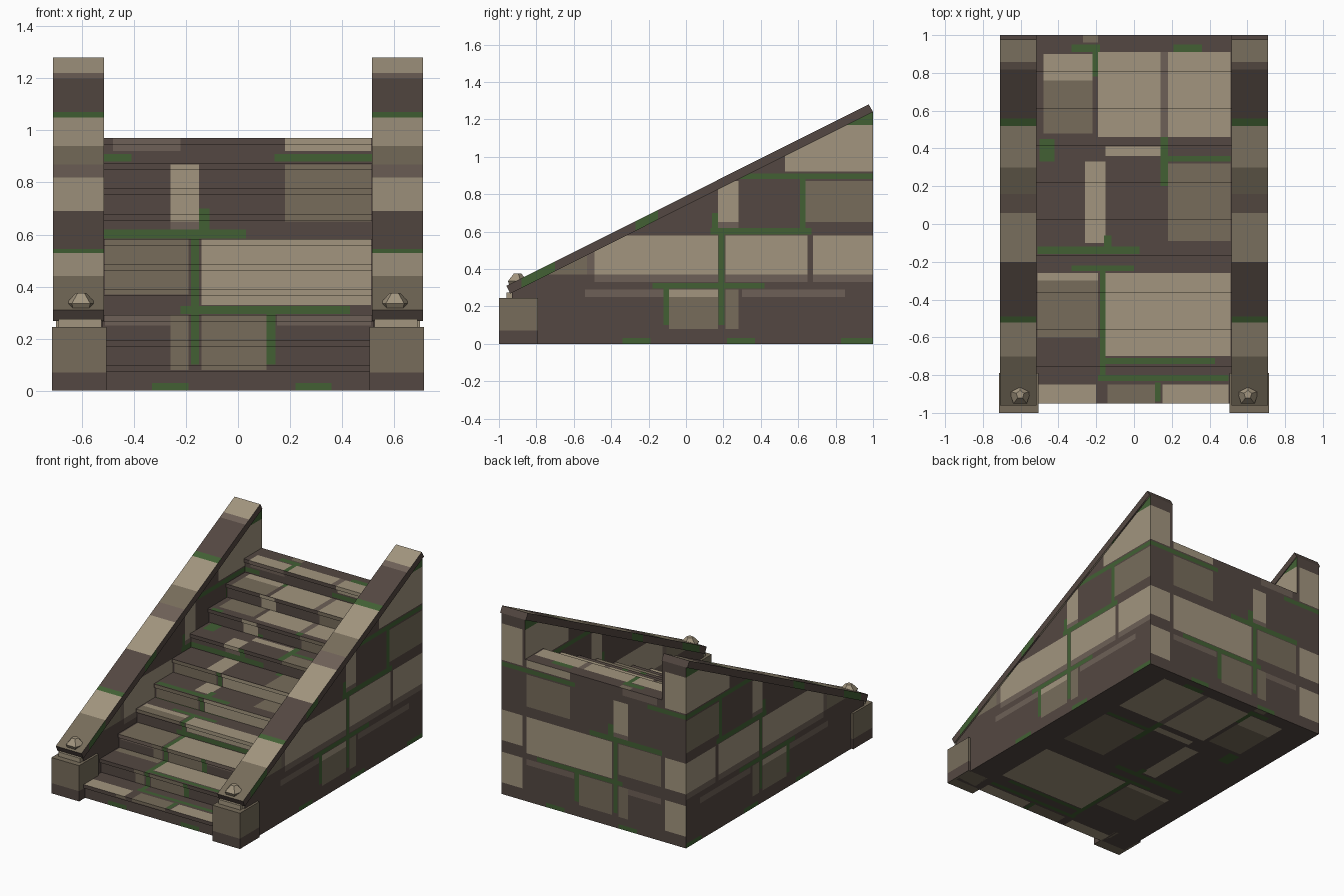
import bpy, bmesh, math
from mathutils import Vector

cube = bpy.data.objects.get("Cube")
if cube:
    bpy.data.objects.remove(cube, do_unlink=True)

# Stone colours, dark mortar first so it is the default
COLOURS = {
    "dark": (0.088, 0.064, 0.054),
    "taupe": (0.155, 0.118, 0.095),
    "mid": (0.185, 0.152, 0.105),
    "light": (0.36, 0.30, 0.21),
    "green": (0.054, 0.118, 0.034),
}
SLOT = {name: i for i, name in enumerate(COLOURS)}
MATERIALS = []
for name, rgb in COLOURS.items():
    mat = bpy.data.materials.new(name + "_stone" if name != "green" else "green_moss")
    mat.use_nodes = True
    mat.diffuse_color = (*rgb, 1)
    shader = mat.node_tree.nodes["Principled BSDF"]
    shader.inputs["Base Color"].default_value = (*rgb, 1)
    shader.inputs["Roughness"].default_value = 0.9
    MATERIALS.append(mat)

# Heights of the masonry courses, in hundredths
COURSES = {
    "footing": (0, 3), "first": (8, 29), "first_lip": (25, 29), "first_joint": (10, 30),
    "bed_one": (29.5, 32.5), "second": (37, 58), "second_lip": (33, 37),
    "second_joint": (32, 59), "bed_two": (58.5, 62), "third": (65, 87),
    "third_lip": (62, 65), "third_joint": (62, 88), "moss_tuft": (62, 70),
    "bed_three": (88, 91), "fourth": (92, 117), "crown": (117, 130),
}

# Stones on the front and back: colour, course, span across x
FRONT = [
    ("green", "footing", -33, -19), ("green", "footing", 22, 36),
    ("taupe", "first_lip", -51, -19), ("mid", "first", -26, -19),
    ("mid", "first", -14, 11), ("taupe", "first_lip", 15, 51),
    ("green", "first_joint", -18, -15), ("green", "first_joint", 11, 14.5),
    ("mid", "second", -51, -19), ("light", "second", -14, 51),
    ("light", "second_lip", -14, 51), ("green", "bed_one", -22, 43),
    ("green", "second_joint", -18, -15), ("green", "bed_two", -52, 3),
    ("taupe", "third_lip", -26, -15), ("light", "third", -26, -15),
    ("green", "moss_tuft", -15, -11), ("mid", "third", 18, 51),
    ("green", "bed_three", 14, 72), ("green", "bed_three", -72, -41),
    ("light", "fourth", 18, 51), ("taupe", "fourth", -48, -22),
]
for course in ("first", "second", "fourth"):
    FRONT += [("light", course, 54, 72), ("light", course, -72, -54)]

# Stones on the flanks: colour, course, span along y
FLANK = [
    ("green", "footing", -34, -19), ("green", "footing", 22, 37),
    ("green", "footing", 83, 100), ("taupe", "first_lip", -54, -12),
    ("taupe", "first_lip", 30, 85), ("mid", "first", -9, 17),
    ("light", "first_lip", -9, 17), ("mid", "first", 21, 28),
    ("green", "first_joint", -12, -9), ("green", "first_joint", 17.5, 20.5),
    ("mid", "second", -80, -53), ("taupe", "second", -53, -49),
    ("light", "second", -49, 17), ("taupe", "second_lip", -49, 17),
    ("light", "second", 21, 65), ("taupe", "second_lip", 21, 65),
    ("light", "second", 68, 100), ("taupe", "second_lip", 68, 100),
    ("green", "bed_one", -18, 42), ("green", "second_joint", 17.5, 20.5),
    ("green", "bed_two", 13, 67), ("taupe", "third_lip", 17, 28),
    ("light", "third", 17, 28), ("green", "moss_tuft", 14, 17),
    ("mid", "third", 64, 100), ("green", "third_joint", 61, 64),
    ("green", "bed_three", 28, 100), ("light", "fourth", 53, 100),
    ("green", "crown", 80, 100),
]

# Paving on the treads and underside: colour, span across x, span along y
PAVING = [
    ("mid", -27, -19, 96, 100), ("green", -33, -18, 91, 95), ("green", 21, 36, 91, 95),
    ("mid", -48, -22, 48, 76), ("light", -48, -22, 76, 90),
    ("light", -19, 14, 46, 91), ("light", 18, 51, 46, 91),
    ("taupe", 14, 18, 46, 91), ("green", -22, -19, 78, 91),
    ("light", -15, 14, 36, 41), ("green", -50, -42, 33, 45),
    ("green", 14, 18, 20, 46), ("green", 18, 51, 33, 36),
    ("light", -26, -15, -10, 33), ("mid", 18, 51, -9, 32),
    ("green", -51, 3, -16, -12), ("green", -16, -12, -12, -6),
    ("mid", -51, -19, -60, -30), ("light", -51, -19, -30, -26),
    ("light", -15, 51, -70, -26), ("green", -33, 0, -25, -22),
    ("green", -18, -15, -83, -22), ("green", -15, 43, -74, -71),
    ("light", -51, -20, -95, -85), ("mid", -14, 11, -95, -85),
    ("light", 15, 50, -95, -85), ("green", -19, 50, -83, -80),
    ("green", 11, 14, -94, -84),
]

# Bands across the sloping copings: colour, span in height
BANDS = [
    ("mid", 20, 44), ("light", 44, 53), ("green", 53, 54.5), ("light", 69, 82),
    ("taupe", 82, 87), ("mid", 87, 94), ("light", 94, 105), ("green", 105, 107),
    ("taupe", 120, 122), ("light", 122, 130),
]


def by_course(stones):
    return [(c, a, b, *COURSES[course]) for c, course, a, b in stones]


def paint(bm, facing, u, v, rects):
    """Cut rectangles into the faces along one axis and colour them."""
    for colour, u0, u1, v0, v1 in rects:
        limits = {u: (u0 / 100, u1 / 100), v: (v0 / 100, v1 / 100)}

        def inside():
            bm.normal_update()
            found = []
            for f in bm.faces:
                if abs(f.normal[facing]) < 0.8:
                    continue
                if all(min(p.co[a] for p in f.verts) < hi - 1e-4 and
                       max(p.co[a] for p in f.verts) > lo + 1e-4
                       for a, (lo, hi) in limits.items()):
                    found.append(f)
            return found

        for axis, ends in limits.items():
            for end in ends:
                faces = inside()
                parts = set(faces)
                for f in faces:
                    parts.update(f.edges)
                    parts.update(f.verts)
                if not faces:
                    continue
                point, normal = Vector(), Vector()
                point[axis], normal[axis] = end, 1
                bmesh.ops.bisect_plane(bm, geom=list(parts), dist=1e-5,
                                       plane_co=point, plane_no=normal)
        for f in inside():
            f.material_index = SLOT[colour]


def prism(profile, x0, x1):
    """Extrude a profile of (y, z) points across x."""
    bm = bmesh.new()
    face = bm.faces.new([bm.verts.new((x0, y, z)) for y, z in profile])
    made = bmesh.ops.extrude_face_region(bm, geom=[face])["geom"]
    bmesh.ops.translate(bm, vec=(x1 - x0, 0, 0),
                        verts=[g for g in made if isinstance(g, bmesh.types.BMVert)])
    bmesh.ops.recalc_face_normals(bm, faces=bm.faces)
    return bm


def block(y0, y1, z0, z1, x0, x1):
    return prism([(y0, z0), (y1, z0), (y1, z1), (y0, z1)], x0, x1)


def finish(name, bm):
    mesh = bpy.data.meshes.new(name)
    bm.to_mesh(mesh)
    bm.free()
    for mat in MATERIALS:
        mesh.materials.append(mat)
    obj = bpy.data.objects.new(name, mesh)
    bpy.context.collection.objects.link(obj)
    return obj


# Staircase with a projecting nosing on every tread
STEPS, RISE, RUN, START = 10, 0.097, 0.195, -0.95
NOSE, LIP = 0.015, 0.025
outline = [(1, 0)]
for i in range(STEPS):
    front, top = START + i * RUN, (i + 1) * RISE
    outline += [(front + NOSE, i * RISE), (front + NOSE, top - LIP),
                (front, top - LIP), (front, top)]
outline.append((1, STEPS * RISE))
bm = prism(outline, -0.52, 0.52)
ends = [f for f in bm.faces if abs(f.normal.x) > 0.9]
bmesh.ops.delete(bm, geom=ends, context="FACES_ONLY")
paint(bm, 1, 0, 2, by_course(FRONT))
paint(bm, 2, 0, 1, PAVING)
finish("staircase", bm)

for side, s in (("left", 1), ("right", -1)):
    # Flank wall
    bm = prism([(-0.93, 0), (1, 0), (1, 1.24), (-0.93, 0.28)], s * 0.52, s * 0.7)
    paint(bm, 0, 1, 2, by_course(FLANK))
    paint(bm, 1, 0, 2, by_course(FRONT))
    finish(side + "_wall", bm)

    # Sloping coping
    bm = prism([(-0.94, 0.268), (1, 1.24), (0.977, 1.28), (-0.96, 0.31)],
               s * 0.515, s * 0.71)
    paint(bm, 2, 0, 2, [(c, -80, 80, a, b) for c, a, b in BANDS])
    paint(bm, 0, 1, 2, [("green", -88, -70, 0, 130), ("green", -27, -15, 0, 130)])
    finish(side + "_coping", bm)

    # Front post with a dark foot, and the neck block above it
    bm = block(-1, -0.79, 0, 0.245, s * 0.505, s * 0.715)
    for f in bm.faces:
        f.material_index = SLOT["mid"]
    for facing, u in ((0, 1), (1, 0)):
        paint(bm, facing, u, 2, [("dark", -110, 110, 0, 7)])
    finish(side + "_post", bm)
    bm = block(-0.96, -0.85, 0.24, 0.275, s * 0.525, s * 0.69)
    for f in bm.faces:
        f.material_index = SLOT["light"]
    finish(side + "_neck", bm)

    # Faceted finial
    bm = bmesh.new()
    SIDES = 5
    rings = []
    for radius, z in ((0.035, 0.27), (0.06, 0.335), (0.022, 0.375)):
        turn = [math.tau * k / SIDES + math.pi / 2 for k in range(SIDES)]
        rings.append([bm.verts.new((s * 0.603 + radius * math.cos(t),
                                    -0.903 + radius * math.sin(t), z)) for t in turn])
    for low, high in zip(rings, rings[1:]):
        for k in range(SIDES):
            n = (k + 1) % SIDES
            bm.faces.new((low[k], low[n], high[n], high[k]))
    bm.faces.new(rings[-1])
    bm.faces.new(rings[0][::-1])
    bm.normal_update()
    for f in bm.faces:
        f.material_index = SLOT["light" if f.normal.z > 0 else "mid"]
    finish(side + "_finial", bm)
